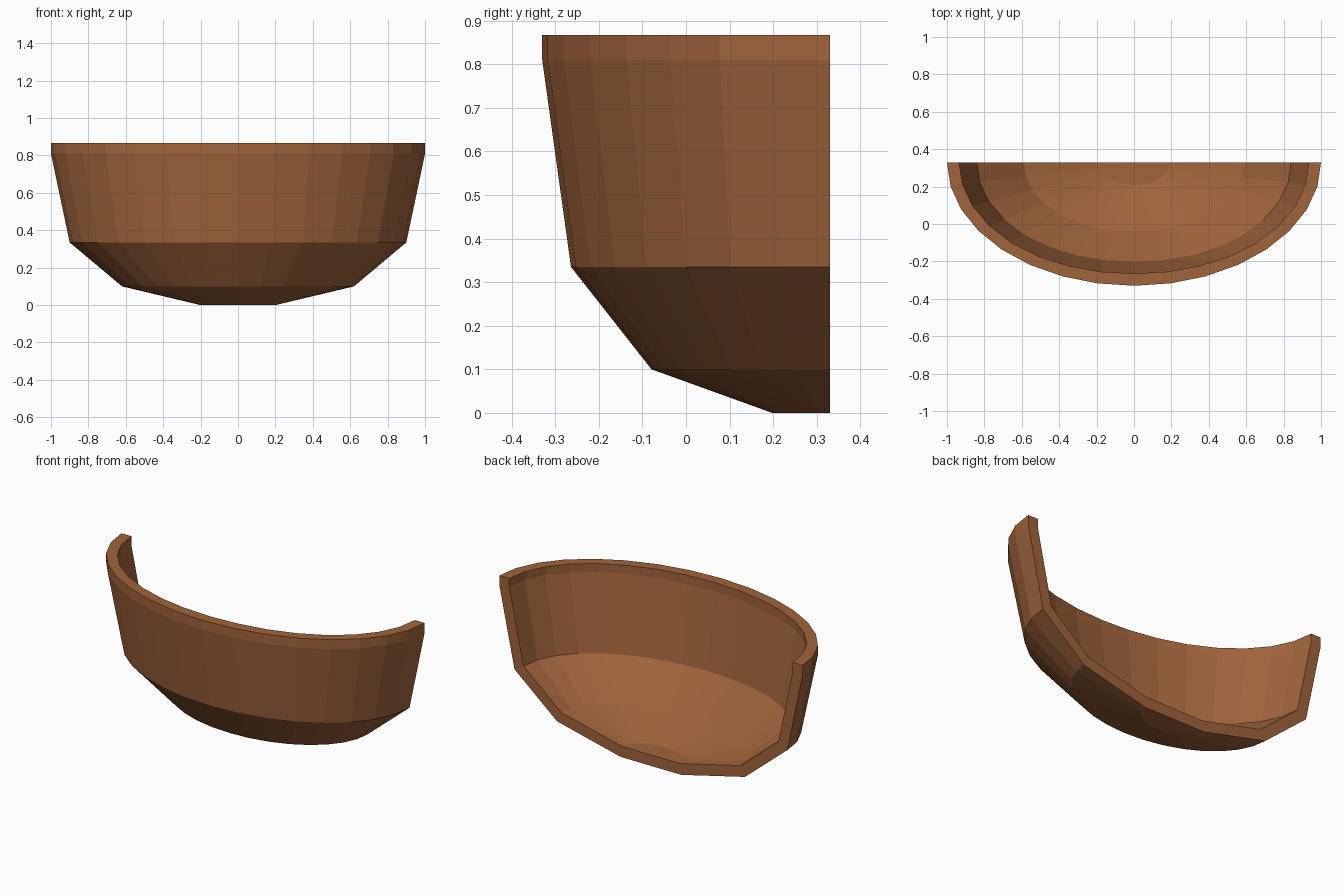
import bpy
import bmesh
from math import cos, sin, pi, hypot
from mathutils import Vector

cube = bpy.data.objects.get("Cube")
if cube:
    bpy.data.objects.remove(cube, do_unlink=True)

SEGMENTS = 16      # facets around the half bowl
DEPTH = 0.66       # front-to-back radius; the width radius is 1
WALL = 0.065       # wall thickness

# Outer profile (radius, height) from the base centre up to the rim
PROFILE = [(0, 0), (0.2, 0), (0.62, 0.1), (0.9, 0.335), (1, 0.81), (1, 0.867)]


def inset(points, distance):
    """Offset an open profile inwards with mitred corners."""
    normals = []
    for a, b in zip(points, points[1:]):
        d = (b - a).normalized()
        normals.append(Vector((-d.y, d.x)))
    result = []
    for i, p in enumerate(points):
        n1 = normals[max(i - 1, 0)]
        n2 = normals[min(i, len(normals) - 1)]
        result.append(p + (n1 + n2) * distance / (1 + n1.dot(n2)))
    return result


def make_material(name, rgb):
    mat = bpy.data.materials.new(name)
    mat.use_nodes = True
    mat.diffuse_color = (*rgb, 1)
    bsdf = mat.node_tree.nodes["Principled BSDF"]
    bsdf.inputs["Base Color"].default_value = (*rgb, 1)
    return mat


bm = bmesh.new()
outer, inner = [], []

# Sweep the outer and inner profiles around half an ellipse
for i in range(SEGMENTS + 1):
    angle = pi * i / SEGMENTS
    x, y = cos(angle), -DEPTH * sin(angle)
    radius = hypot(x, y)
    x, y = x / radius, y / radius
    section = [Vector((r * radius, z)) for r, z in PROFILE]
    for store, points in ((outer, section), (inner, inset(section, WALL))):
        store.append([bm.verts.new((p.x * x, p.x * y + DEPTH / 2, p.y))
                      for p in points])

steps = len(PROFILE) - 1
for i in range(SEGMENTS):
    for shell in (outer, inner):
        a, b = shell[i], shell[i + 1]
        for k in range(steps):
            bm.faces.new((a[k], a[k + 1], b[k + 1], b[k]))
    # Flat top of the rim
    bm.faces.new((outer[i][-1], outer[i + 1][-1],
                  inner[i + 1][-1], inner[i][-1]))

# Cut faces at the back
for i in (0, SEGMENTS):
    for k in range(steps):
        bm.faces.new((outer[i][k], outer[i][k + 1],
                      inner[i][k + 1], inner[i][k]))

bmesh.ops.remove_doubles(bm, verts=bm.verts[:], dist=0.0005)
bmesh.ops.recalc_face_normals(bm, faces=bm.faces[:])

mesh = bpy.data.meshes.new("half_bowl")
bm.to_mesh(mesh)
bm.free()
mesh.materials.append(make_material("warm brown", (0.352, 0.127, 0.044)))
bowl = bpy.data.objects.new("half_bowl", mesh)
bpy.context.collection.objects.link(bowl)
